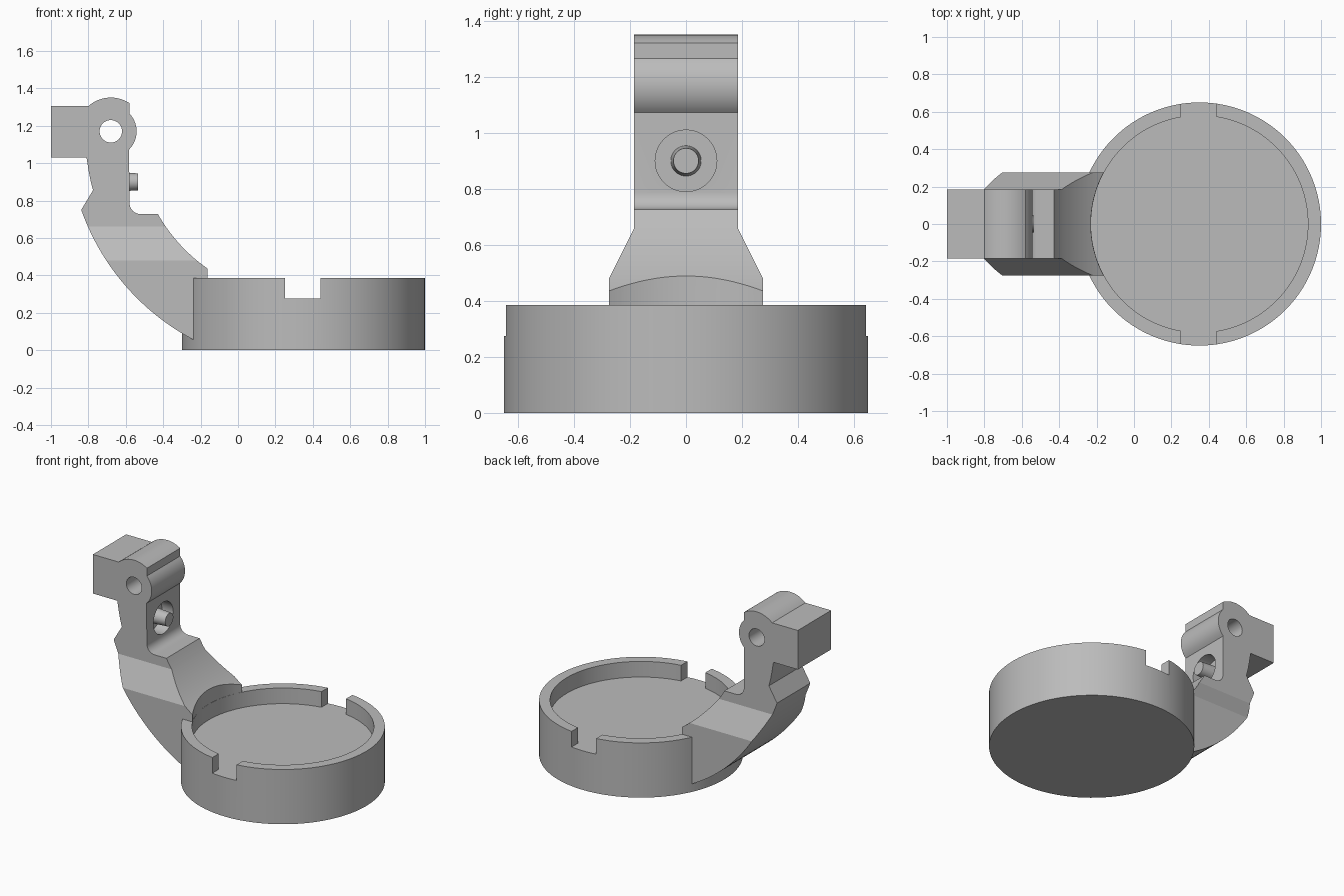
import bpy, bmesh
from math import sin, cos, pi, radians, atan2, sqrt
from mathutils import Vector, Matrix

cube = bpy.data.objects.get("Cube")
if cube:
    bpy.data.objects.remove(cube, do_unlink=True)

grey = bpy.data.materials.new("plain grey")
grey.use_nodes = True
grey.diffuse_color = (0.5, 0.5, 0.5, 1)
grey.node_tree.nodes["Principled BSDF"].inputs["Base Color"].default_value = (0.5, 0.5, 0.5, 1)


def finish(name, bm):
    bmesh.ops.recalc_face_normals(bm, faces=bm.faces)
    mesh = bpy.data.meshes.new(name)
    bm.to_mesh(mesh)
    bm.free()
    mesh.materials.append(grey)
    ob = bpy.data.objects.new(name, mesh)
    bpy.context.collection.objects.link(ob)
    return ob


def cylinder(name, start, end, r1, r2=None, segments=48):
    """Cylinder or cone running from start to end."""
    start, end = Vector(start), Vector(end)
    axis = end - start
    turn = Vector((0, 0, 1)).rotation_difference(axis).to_matrix().to_4x4()
    bm = bmesh.new()
    bmesh.ops.create_cone(bm, cap_ends=True, segments=segments, radius1=r1,
                          radius2=r1 if r2 is None else r2, depth=axis.length,
                          matrix=Matrix.Translation((start + end) / 2) @ turn)
    return finish(name, bm)


def box(name, low, high):
    low, high = Vector(low), Vector(high)
    bm = bmesh.new()
    bmesh.ops.create_cube(bm, size=1, matrix=Matrix.Translation((low + high) / 2)
                          @ Matrix.Diagonal((*(high - low), 1)))
    return finish(name, bm)


def activate(ob):
    bpy.ops.object.select_all(action="DESELECT")
    ob.select_set(True)
    bpy.context.view_layer.objects.active = ob


def cut(ob, *cutters):
    for cutter in cutters:
        cutter.hide_render = True
        activate(ob)
        mod = ob.modifiers.new("cut", "BOOLEAN")
        mod.operation = "DIFFERENCE"
        mod.solver = "EXACT"
        mod.object = cutter
        bpy.ops.object.modifier_apply(modifier=mod.name)
        bpy.data.objects.remove(cutter, do_unlink=True)


def smooth(ob):
    activate(ob)
    bpy.ops.object.shade_smooth_by_angle(angle=radians(25))


def arc(centre, start, end, steps, direction=0):
    """Points on an arc about centre; direction forces the turn (+1 or -1)."""
    a = atan2(start[1] - centre[1], start[0] - centre[0])
    b = atan2(end[1] - centre[1], end[0] - centre[0])
    if direction > 0 and b < a:
        b += 2 * pi
    if direction < 0 and b > a:
        b -= 2 * pi
    r = sqrt((start[0] - centre[0]) ** 2 + (start[1] - centre[1]) ** 2)
    return [(centre[0] + r * cos(a + (b - a) * i / steps),
             centre[1] + r * sin(a + (b - a) * i / steps)) for i in range(steps + 1)]


# Round cup with a shallow recess and two rim notches
CX, RIM, FLOOR = 0.35, 0.385, 0.275
cup = cylinder("cup", (CX, 0, 0), (CX, 0, RIM), 0.65, segments=128)
cut(cup, cylinder("recess", (CX, 0, FLOOR), (CX, 0, 1), 0.58, segments=128))
for side in (-1, 1):
    ys = sorted((side * 0.5, side * 0.8))
    cut(cup, box("notch", (0.25, ys[0], FLOOR), (0.44, ys[1], 1)))
smooth(cup)

# Arm side profile: curved foot, shelf, hinge knuckle and rear block
sweep, hinge = (0.35, 1.17), (-0.68, 1.17)
profile = arc(sweep, (-0.17, 0.022), (-0.838, 0.75), 28, -1)
profile += [(-0.775, 0.855), (-0.787, 0.9), (-0.797, 0.95), (-0.81, 1.03)]
profile += [(-1, 1.03), (-1, 1.305)]
profile += arc(hinge, (-0.8, 1.305), (-0.58, 1.32), 14, -1)
profile += arc(hinge, (-0.58, 1.265), (-0.58, 1.07), 14, -1)
profile += arc((-0.52, 0.787), (-0.58, 0.787), (-0.52, 0.727), 8, 1)
profile += arc(sweep, (-0.428, 0.727), (-0.15, 0.428), 20, 1)

# Extrude the profile across y, then taper its width by height
NARROW, WIDE, TAPER_LOW, TAPER_HIGH = 0.185, 0.275, 0.48, 0.66
bm = bmesh.new()
side_face = bm.faces.new([bm.verts.new((x, -1, z)) for x, z in profile])
moved = bmesh.ops.extrude_face_region(bm, geom=[side_face])["geom"]
bmesh.ops.translate(bm, vec=(0, 2, 0), verts=[g for g in moved if isinstance(g, bmesh.types.BMVert)])
if side_face.is_valid is False or len(bm.faces) < len(profile) + 2:
    bm.faces.new([v for v in bm.verts if v.co.y < 0])
for height in (TAPER_LOW, TAPER_HIGH):
    bmesh.ops.bisect_plane(bm, geom=bm.verts[:] + bm.edges[:] + bm.faces[:],
                           plane_co=(0, 0, height), plane_no=(0, 0, 1))
for v in bm.verts:
    t = min(max((v.co.z - TAPER_LOW) / (TAPER_HIGH - TAPER_LOW), 0), 1)
    v.co.y *= WIDE + (NARROW - WIDE) * t
arm = finish("arm", bm)

# Cup clearance, hinge pin hole and round pocket
cut(arm,
    cylinder("clearance", (CX, 0, 0.2), (CX, 0, 0.6), 0.581, segments=128),
    cylinder("pin_hole", (-0.68, -0.5, 1.17), (-0.68, 0.5, 1.17), 0.06),
    cylinder("pocket", (-0.67, 0, 0.9), (-0.5, 0, 0.9), 0.11))
smooth(arm)

# Peg standing in the pocket
peg = cylinder("peg", (-0.68, 0, 0.9), (-0.535, 0, 0.9), 0.055, 0.045)
smooth(peg)
